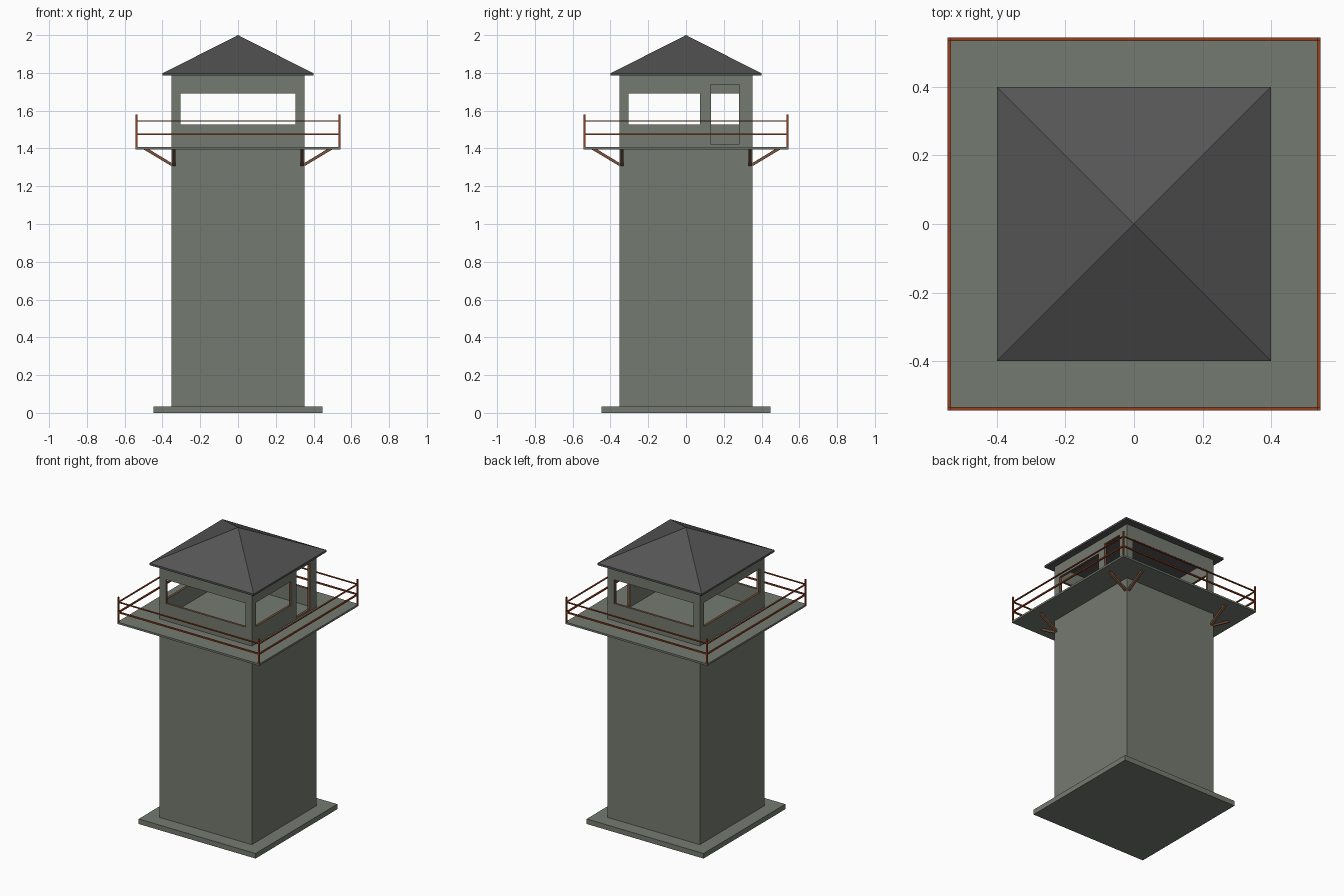
import bpy, bmesh
from mathutils import Vector

if "Cube" in bpy.data.objects:
    bpy.data.objects.remove(bpy.data.objects["Cube"])


def material(name, rgb):
    m = bpy.data.materials.new(name)
    m.diffuse_color = (*rgb, 1)
    m.use_nodes = True
    m.node_tree.nodes["Principled BSDF"].inputs["Base Color"].default_value = m.diffuse_color
    return m


GREEN = material("grey_green_concrete", (0.175, 0.195, 0.16))
GREY = material("dark_grey_roofing", (0.09, 0.09, 0.09))
RUST = material("rust_red_rail", (0.29, 0.055, 0.016))
BROWN = material("brown_timber", (0.19, 0.085, 0.043))


def finish(bm, name, *mats):
    bmesh.ops.recalc_face_normals(bm, faces=bm.faces)
    me = bpy.data.meshes.new(name)
    bm.to_mesh(me)
    bm.free()
    for m in mats:
        me.materials.append(m)
    ob = bpy.data.objects.new(name, me)
    bpy.context.collection.objects.link(ob)
    return ob


def add_box(bm, lo, hi):
    lo, hi = Vector(lo), Vector(hi)
    for v in bmesh.ops.create_cube(bm, size=1)["verts"]:
        v.co = (lo + hi) / 2 + v.co * (hi - lo)


def box(name, lo, hi, *mats):
    bm = bmesh.new()
    add_box(bm, lo, hi)
    return finish(bm, name, *mats)


def slab(name, half, z0, z1, *mats):
    return box(name, (-half, -half, z0), (half, half, z1), *mats)


# Base, shaft and walkway
W, T = 0.353, 0.016
slab("base_slab", 0.447, 0, 0.035, GREEN)
slab("tower_shaft", W, 0.03, 1.40, GREEN)
slab("walkway_floor", 0.543, 1.395, 1.408, GREEN)

# Cabin walls: hollow box with windows and a door cut out
cabin = slab("cabin_walls", W, 1.403, 1.79, GREEN, BROWN)
I, Z0, Z1 = W - T, 1.527, 1.692
cuts = [
    ((-I, -I, 1.3), (I, I, 1.9)),                      # interior
    ((-0.305, -0.6, Z0), (0.305, 0.6, Z1)),            # front and back windows
    ((-0.6, -0.305, Z0), (-0.1, 0.305, Z1)),           # left window
    ((0.1, -0.305, Z0), (0.6, 0.075, Z1)),             # right window
    ((0.1, 0.133, 1.42), (0.6, 0.28, 1.738)),          # door
]
bpy.context.view_layer.objects.active = cabin
for lo, hi in cuts:
    cutter = box("cutter", lo, hi, GREEN)
    cutter.hide_render = True
    mod = cabin.modifiers.new("cut", 'BOOLEAN')
    mod.operation, mod.solver, mod.object = 'DIFFERENCE', 'EXACT', cutter
    bpy.ops.object.modifier_apply(modifier=mod.name)
    bpy.data.objects.remove(cutter, do_unlink=True)
# Brown linings on faces inside the wall thickness
for p in cabin.data.polygons:
    c = p.center
    inside = I + 0.002 < max(abs(c.x), abs(c.y)) < W - 0.002
    p.material_index = 1 if inside and 1.415 < c.z < 1.78 else 0

# Hipped roof with a thin eave
bm = bmesh.new()
E = 0.399
ring = [(-E, -E), (E, -E), (E, E), (-E, E)]
low = [bm.verts.new((x, y, 1.785)) for x, y in ring]
top = [bm.verts.new((x, y, 1.798)) for x, y in ring]
apex = bm.verts.new((0, 0, 2.0))
bm.faces.new(low)
for i in range(4):
    j = (i + 1) % 4
    bm.faces.new((low[i], low[j], top[j], top[i]))
    bm.faces.new((top[i], top[j], apex))
finish(bm, "roof", GREY)

# Railing: corner posts and two rails per side
bm = bmesh.new()
R, H = 0.538, 0.005
for sx in (-1, 1):
    for sy in (-1, 1):
        x, y = sx * R, sy * R
        add_box(bm, (x - H, y - H, 1.40), (x + H, y + H, 1.58))
for z, r in ((1.475, 0.0045), (1.545, 0.003)):
    for s in (-1, 1):
        add_box(bm, (-R, s * R - H, z - r), (R, s * R + H, z + r))
        add_box(bm, (s * R - H, -R, z - r), (s * R + H, R, z + r))
finish(bm, "railing", RUST)

# Diagonal brackets: two at every shaft corner
bm = bmesh.new()
profile = [(0.345, 1.302), (0.345, 1.319), (0.475, 1.398), (0.505, 1.398)]
for sx in (-1, 1):
    for sy in (-1, 1):
        for swap in (False, True):
            sides = []
            for t in (0.330, 0.346):
                pts = [(t, d, z) if swap else (d, t, z) for d, z in profile]
                sides.append([bm.verts.new((sx * a, sy * b, z)) for a, b, z in pts])
            a, b = sides
            bm.faces.new(a)
            bm.faces.new(b)
            for i in range(4):
                j = (i + 1) % 4
                bm.faces.new((a[i], a[j], b[j], b[i]))
finish(bm, "walkway_brackets", BROWN)
